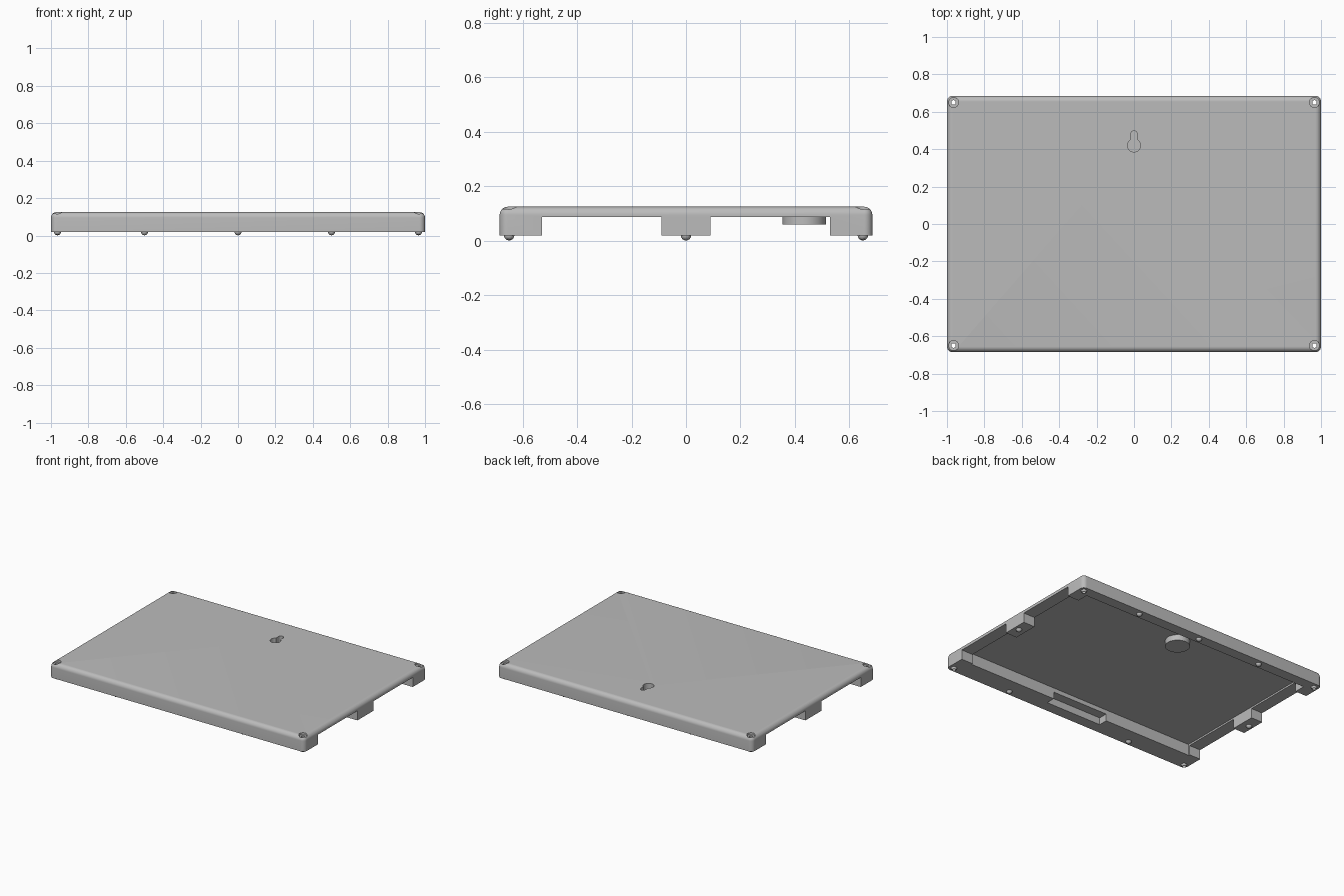
import bpy, bmesh, math
from mathutils import Matrix, Vector

default = bpy.data.objects.get("Cube")
if default:
    bpy.data.objects.remove(default, do_unlink=True)

grey = bpy.data.materials.new("plain grey")
grey.use_nodes = True
GREY = (0.5, 0.5, 0.5, 1)
grey.diffuse_color = GREY
grey.node_tree.nodes["Principled BSDF"].inputs["Base Color"].default_value = GREY


def add_object(name, bm):
    bmesh.ops.recalc_face_normals(bm, faces=bm.faces[:])
    mesh = bpy.data.meshes.new(name)
    bm.to_mesh(mesh)
    bm.free()
    mesh.materials.append(grey)
    obj = bpy.data.objects.new(name, mesh)
    bpy.context.collection.objects.link(obj)
    return obj


def box(name, low, high, radius=0):
    low, high = Vector(low), Vector(high)
    size = high - low
    bm = bmesh.new()
    bmesh.ops.create_cube(bm, size=1, matrix=Matrix.Translation((low + high) / 2)
                          @ Matrix.Diagonal((*size, 1)))
    if radius:
        # Round every edge except those around the open underside
        edges = [e for e in bm.edges if max(v.co.z for v in e.verts) > high.z - 0.001]
        bmesh.ops.bevel(bm, geom=edges, offset=radius, segments=8,
                        profile=0.5, affect="EDGES", clamp_overlap=True)
    return add_object(name, bm)


def cylinder(name, x, y, radius, low, high):
    bm = bmesh.new()
    bmesh.ops.create_cone(bm, cap_ends=True, segments=40, radius1=radius, radius2=radius,
                          depth=high - low, matrix=Matrix.Translation((x, y, (low + high) / 2)))
    return add_object(name, bm)


def half_ball(name, x, y, top, radius):
    bm = bmesh.new()
    bmesh.ops.create_uvsphere(bm, u_segments=24, v_segments=16, radius=radius,
                              matrix=Matrix.Translation((x, y, top)))
    bmesh.ops.bisect_plane(bm, geom=bm.verts[:] + bm.edges[:] + bm.faces[:], dist=0.0001,
                           plane_co=(x, y, top), plane_no=(0, 0, 1), clear_outer=True)
    bmesh.ops.holes_fill(bm, edges=[e for e in bm.edges if e.is_boundary])
    return add_object(name, bm)


def keyhole(name, low, high):
    # Round entry with a narrow round-ended slot above it
    centre, entry, slot, end = 0.42, 0.035, 0.018, 0.48
    start = math.asin(slot / entry)
    points = []
    for i in range(33):
        a = math.pi / 2 - start - (2 * math.pi - 2 * start) * i / 32
        points.append((entry * math.cos(a), centre + entry * math.sin(a)))
    for i in range(13):
        a = math.pi - math.pi * i / 12
        points.append((slot * math.cos(a), end + slot * math.sin(a)))
    bm = bmesh.new()
    face = bm.faces.new([bm.verts.new((x, y, low)) for x, y in points])
    side = bmesh.ops.extrude_face_region(bm, geom=[face])["geom"]
    bmesh.ops.translate(bm, vec=(0, 0, high - low),
                        verts=[v for v in side if isinstance(v, bmesh.types.BMVert)])
    return add_object(name, bm)


def cut(targets, cutter):
    cutter.hide_render = True
    for target in targets:
        mod = target.modifiers.new("cut", "BOOLEAN")
        mod.operation, mod.solver, mod.object = "DIFFERENCE", "EXACT", cutter
        bpy.context.view_layer.objects.active = target
        bpy.ops.object.modifier_apply(modifier=mod.name)
    bpy.data.objects.remove(cutter, do_unlink=True)


BOTTOM, TOP, CEILING = 0.02, 0.125, 0.1
PIN_X, PIN_Y = 0.965, 0.65

# Rounded cover, hollowed from below
cover = box("cover", (-1, -0.685, BOTTOM), (1, 0.685, TOP), 0.03)
cut([cover], box("pocket", (-0.91, -0.54, -0.1), (0.91, 0.61, CEILING)))

# Open gaps along both short sides
for sx in (-1, 1):
    for sy in (-1, 1):
        xs, ys = sorted((sx * 0.9, sx * 1.1)), sorted((sy * 0.09, sy * 0.53))
        cut([cover], box("gap", (xs[0], ys[0], -0.1), (xs[1], ys[1], 0.088)))

# Recess in the thick front wall
cut([cover], box("recess", (-0.22, -0.605, -0.1), (0.22, -0.5, 0.07)))

# Hanging slot with its closed boss
boss = cylinder("hanger_boss", 0, 0.435, 0.08, 0.06, CEILING + 0.005)
cut([cover, boss], keyhole("keyhole", 0.072, 0.2))

# Locating pins under the rim
parts = [cover, boss]
for x, y in [(-0.5, -PIN_Y), (0.5, -PIN_Y), (-0.5, PIN_Y), (0, PIN_Y), (0.5, PIN_Y),
             (-PIN_X, 0), (PIN_X, 0)]:
    parts.append(half_ball("rim_pin", x, y, BOTTOM, 0.019))

# Drilled corner pins with counterbored screw holes
for x in (-PIN_X, PIN_X):
    for y in (-PIN_Y, PIN_Y):
        pin = half_ball("corner_pin", x, y, BOTTOM, 0.019)
        parts.append(pin)
        cut([cover, pin], cylinder("screw_hole", x, y, 0.012, -0.1, 0.2))
        cut([cover], cylinder("counterbore", x, y, 0.027, 0.11, 0.2))

# Smooth the fillets and round parts, keep hard edges
bpy.ops.object.select_all(action="DESELECT")
for part in parts:
    part.select_set(True)
bpy.context.view_layer.objects.active = cover
bpy.ops.object.shade_smooth_by_angle(angle=math.radians(30))
